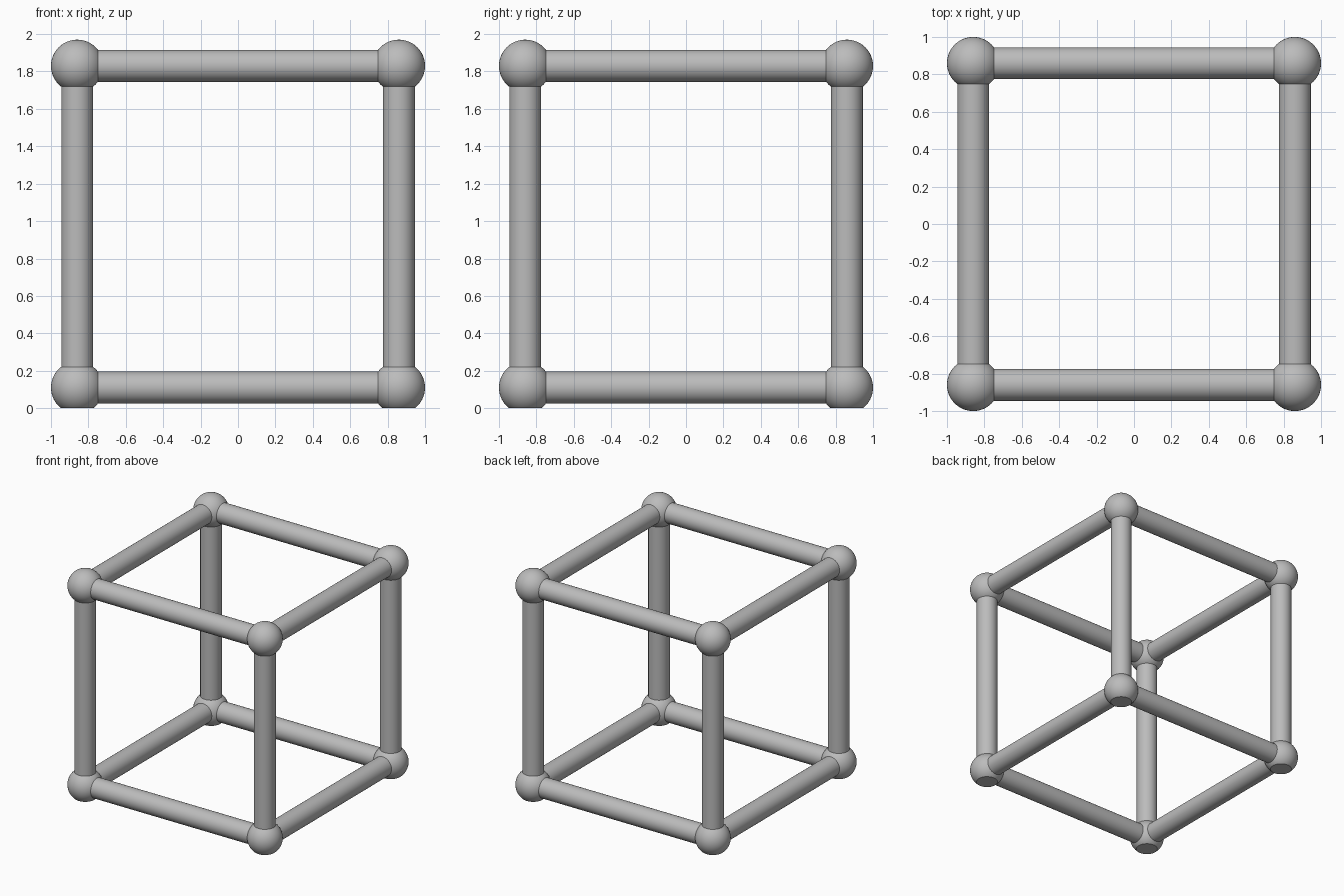
import bpy
import bmesh
from math import radians
from mathutils import Matrix, Vector

if "Cube" in bpy.data.objects:
    bpy.data.objects.remove(bpy.data.objects["Cube"])

HALF = 0.86         # frame centre line to middle
LOW = 0.11          # height of the lower joints
BALL, TUBE = 0.14, 0.085
MIDDLE = Vector((0, 0, LOW + HALF))

grey = bpy.data.materials.new("grey")
grey.use_nodes = True
grey.diffuse_color = (0.5, 0.5, 0.5, 1)
grey.node_tree.nodes["Principled BSDF"].inputs["Base Color"].default_value = grey.diffuse_color


def finish(name, bm):
    mesh = bpy.data.meshes.new(name)
    bm.to_mesh(mesh)
    bm.free()
    mesh.materials.append(grey)
    obj = bpy.data.objects.new(name, mesh)
    bpy.context.collection.objects.link(obj)
    bpy.ops.object.select_all(action="DESELECT")
    obj.select_set(True)
    bpy.context.view_layer.objects.active = obj
    bpy.ops.object.shade_smooth_by_angle(angle=radians(30))


# Corner balls, the lower ones cut flat where they stand on the ground
for x in (-1, 1):
    for y in (-1, 1):
        for z in (-1, 1):
            bm = bmesh.new()
            centre = MIDDLE + HALF * Vector((x, y, z))
            bmesh.ops.create_uvsphere(bm, u_segments=48, v_segments=32, radius=BALL,
                                      matrix=Matrix.Translation(centre))
            if z < 0:
                geom = bm.verts[:] + bm.edges[:] + bm.faces[:]
                cut = bmesh.ops.bisect_plane(bm, geom=geom, plane_co=(0, 0, 0),
                                             plane_no=(0, 0, 1), clear_inner=True)
                rim = [e for e in cut["geom_cut"] if isinstance(e, bmesh.types.BMEdge)]
                bmesh.ops.contextual_create(bm, geom=rim)
                bmesh.ops.recalc_face_normals(bm, faces=bm.faces[:])
            side = "left" if x > 0 else "right"
            end = "front" if y < 0 else "back"
            level = "lower" if z < 0 else "upper"
            finish(f"{level}_{end}_{side}_ball", bm)

# Tubes: four along each axis, ending inside the balls
for axis, label in enumerate(("cross_tube", "depth_tube", "upright_tube")):
    direction = Vector((axis == 0, axis == 1, axis == 2))
    turn = direction.to_track_quat("Z", "Y").to_matrix().to_4x4()
    for a in (-1, 1):
        for b in (-1, 1):
            offset = [a, b]
            offset.insert(axis, 0)
            bm = bmesh.new()
            place = Matrix.Translation(MIDDLE + HALF * Vector(offset))
            bmesh.ops.create_cone(bm, cap_ends=True, segments=48, radius1=TUBE, radius2=TUBE,
                                  depth=2 * (HALF - 0.1), matrix=place @ turn)
            finish(label, bm)
